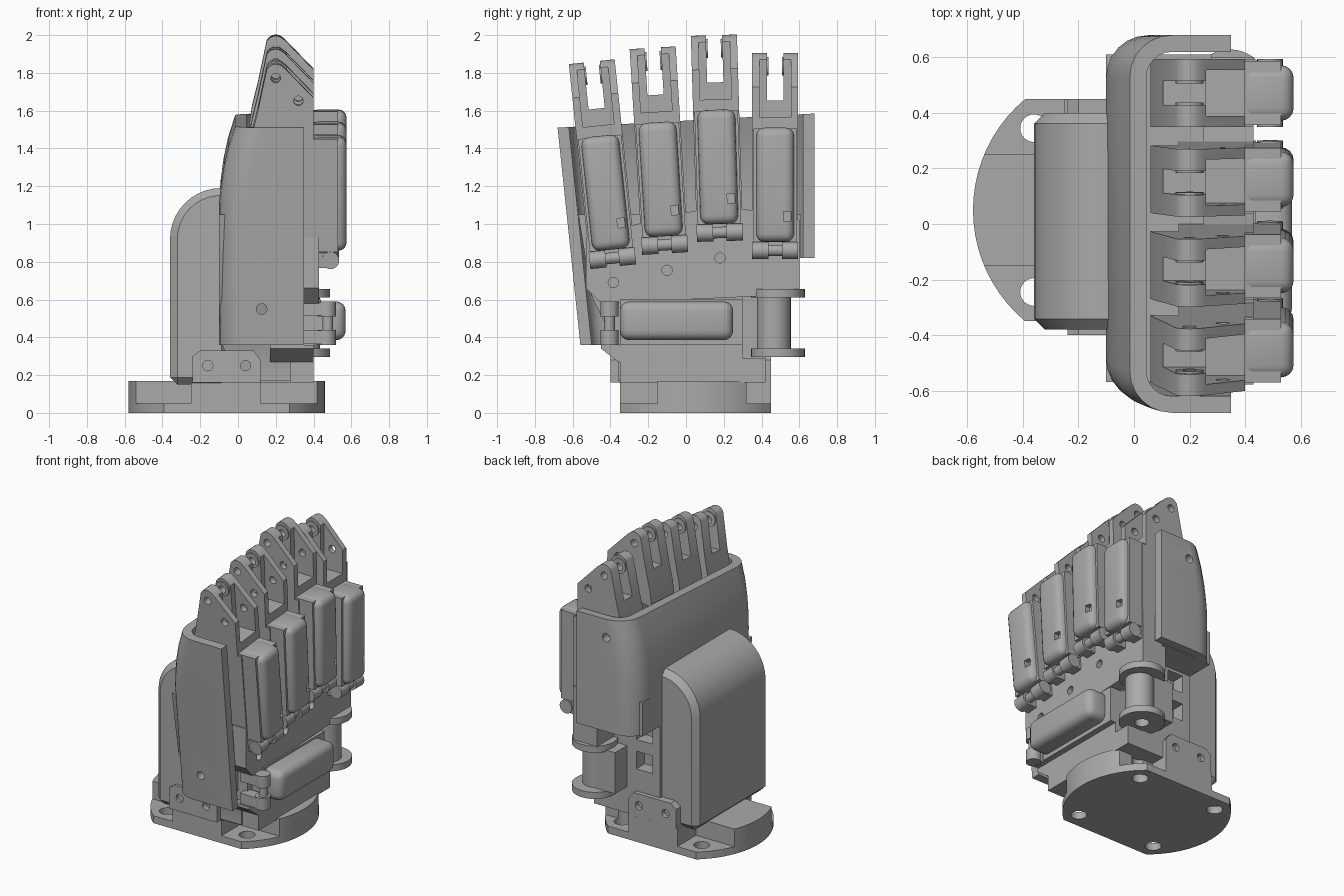
import bpy, bmesh
from math import radians, sin, cos, pi, sqrt
from mathutils import Matrix, Vector

cube = bpy.data.objects.get("Cube")
if cube:
    bpy.data.objects.remove(cube, do_unlink=True)

GREY = (0.4, 0.4, 0.4, 1)
metal = bpy.data.materials.new("plain grey")
metal.use_nodes = True
metal.diffuse_color = GREY
metal.node_tree.nodes["Principled BSDF"].inputs["Base Color"].default_value = GREY
parts = []


def add(name, bm):
    bmesh.ops.recalc_face_normals(bm, faces=bm.faces)
    me = bpy.data.meshes.new(name)
    bm.to_mesh(me)
    bm.free()
    me.materials.append(metal)
    ob = bpy.data.objects.new(name, me)
    bpy.context.collection.objects.link(ob)
    parts.append(ob)
    return ob


def bake(ob):
    deps = bpy.context.evaluated_depsgraph_get()
    me = bpy.data.meshes.new_from_object(ob.evaluated_get(deps))
    ob.modifiers.clear()
    ob.data = me


def bevel(ob, width, segments=1):
    m = ob.modifiers.new("bevel", 'BEVEL')
    m.width, m.segments, m.limit_method, m.angle_limit = width, segments, 'ANGLE', radians(40)
    bake(ob)
    return ob


def cut(ob, cutters):
    for c in cutters:
        m = ob.modifiers.new("cut", 'BOOLEAN')
        m.operation, m.solver, m.object = 'DIFFERENCE', 'EXACT', c
    bake(ob)
    for c in cutters:
        parts.remove(c)
        bpy.data.objects.remove(c, do_unlink=True)
    return ob


def prism(name, axis, pts, a, b):
    """Extrude a 2D outline along an axis from a to b."""
    place = {'x': lambda p, t: (t, p[0], p[1]), 'y': lambda p, t: (p[0], t, p[1]),
             'z': lambda p, t: (p[0], p[1], t)}[axis]
    bm = bmesh.new()
    lo, hi = [[bm.verts.new(place(p, t)) for p in pts] for t in (a, b)]
    bm.faces.new(lo)
    bm.faces.new(hi)
    for i in range(len(pts)):
        j = (i + 1) % len(pts)
        bm.faces.new((lo[i], lo[j], hi[j], hi[i]))
    return add(name, bm)


def box(name, x0, x1, y0, y1, z0, z1):
    return prism(name, 'z', [(x0, y0), (x1, y0), (x1, y1), (x0, y1)], z0, z1)


def arc(cx, cy, r, a0, a1, n):
    steps = [radians(a0 + (a1 - a0) * i / n) for i in range(n + 1)]
    return [(cx + r * cos(t), cy + r * sin(t)) for t in steps]


def rod(name, axis, c, r, a, b, n=24):
    return prism(name, axis, arc(c[0], c[1], r, 0, 360 - 360 / n, n - 1), a, b)


# Mounting base: clipped disc with corner pockets and bolt holes
CX, CY, R, HALF = -0.06, 0.05, 0.52, 0.40
edge = 50.3
base = prism("base_plate", 'z', arc(CX, CY, R, -edge, edge, 20)
             + arc(CX, CY, R, 180 - edge, 180 + edge, 20), 0, 0.17)
cut(base, [box("c", x0, x1, y0, y1, 0.05, 0.3)
           for x0, x1 in ((-0.7, -0.25), (0.12, 0.6))
           for y0, y1 in ((-0.5, -0.15), (0.25 if x0 < 0 else 0.32, 0.6))])
cut(base, [rod("c", 'z', (CX + sx * 0.3, CY + sy * 0.295), 0.05, -0.1, 0.3)
           for sx in (-1, 1) for sy in (-1, 1)])

# Wrist housing with a rounded shoulder
housing = prism("wrist_housing", 'y', [(-0.05, 0.15), (-0.36, 0.15)]
                + arc(-0.09, 0.92, 0.27, 180, 90, 10) + [(-0.05, 1.19)], -0.38, 0.4)
bevel(housing, 0.045)

# Side brackets
for y0 in (-0.4, 0.4):
    b = prism("side_bracket", 'y', [(-0.24, 0.16), (0.12, 0.16), (0.12, 0.28), (0.08, 0.33),
                                    (-0.2, 0.33), (-0.24, 0.3)], y0, y0 + 0.05)
    cut(b, [rod("c", 'y', (x, 0.25), 0.027, y0 - 0.1, y0 + 0.1) for x in (-0.16, 0.04)])

# Palm core and front plate
core = prism("palm_core", 'x', [(-0.36, 0.17), (0.42, 0.17), (0.42, 0.82), (0.61, 0.82), (0.61, 1.05),
                                (-0.57, 1.05), (-0.5, 0.62), (-0.36, 0.33)], -0.1, 0.28)
cut(core, [box("c", -0.07, 0.08, 0.33, 0.6, z, z + 0.12) for z in (0.48, 0.68)])
plate = prism("palm_plate", 'x', [(-0.45, 0.58), (0.44, 0.62), (0.6, 0.65), (0.6, 1.02), (0.2, 1.1),
                                  (-0.1, 1.04), (-0.53, 0.93), (-0.53, 0.66)], 0.25, 0.43)
cut(plate, [rod("c", 'x', p, 0.027, 0.36, 0.6) for p in ((0.18, 0.82), (-0.1, 0.755), (-0.385, 0.69))])
box("wrist_block", -0.24, 0.4, -0.35, 0.42, 0.16, 0.29)
box("thumb_bed", 0.2, 0.35, -0.4, 0.3, 0.3, 0.62)
prism("thumb_ledge", 'x', [(-0.36, 0.27), (0.3, 0.27), (0.3, 0.36), (-0.45, 0.36), (-0.45, 0.34)], 0.17, 0.4)

# Palm shell: lofted C section, leaning on one side and curving in at the top
bm = bmesh.new()
rings = []
for z, xb in ((0.36, -0.1), (1.1, -0.1), (1.2, -0.09), (1.3, -0.075), (1.4, -0.052), (1.51, -0.015)):
    y0, y1 = -0.68 + (1.51 - z) * 0.105, 0.68
    ring = []
    for t, r in ((0, 0.15), (0.06, 0.09)):
        half = arc(xb + 0.15, y1 - 0.15, r, 90, 180, 6) + arc(xb + 0.15, y0 + 0.15, r, 180, 270, 6)
        side = [(0.35, y1 - t)] + half + [(0.35, y0 + t)]
        ring += side if t == 0 else side[::-1]
    rise = (z - 0.36) / 1.15 * 0.055
    rings.append([bm.verts.new((x, y, z + rise * (y + 0.68))) for x, y in ring])
n = len(rings[0])
for lo, hi in zip(rings, rings[1:]):
    for i in range(n):
        j = (i + 1) % n
        bm.faces.new((lo[i], lo[j], hi[j], hi[i]))
for ring in (rings[0], rings[-1]):
    for i in range(n // 2 - 1):
        bm.faces.new((ring[i], ring[i + 1], ring[n - 2 - i], ring[n - 1 - i]))
shell = add("palm_shell", bm)
cut(shell, [box("c", -0.5, 0.6, 0.42, 0.9, 0, 0.82),
            rod("c", 'y', (0.125, 0.55), 0.028, -0.8, -0.4),
            rod("c", 'y', (0.125, 1.46), 0.028, 0.5, 0.8)])

# Thumb spool
spool = [rod("spool_flange", 'z', (0.345, 0.487), 0.142, z, z + 0.045, 40) for z in (0.295, 0.61)]
spool.append(rod("spool_hub", 'z', (0.345, 0.465), 0.09, 0.32, 0.63))
for s in spool:
    cut(s, [rod("c", 'z', (0.345, 0.487), 0.045, 0.2, 0.4), rod("c", 'z', (0.345, 0.487), 0.045, 0.56, 0.7)])
box("spool_arm", 0.15, 0.3, 0.38, 0.55, 0.34, 0.62)

# Thumb actuator and its hinge
bevel(box("thumb_motor", 0.4, 0.57, -0.35, 0.25, 0.385, 0.59), 0.05, 4)
box("thumb_motor_tray", 0.34, 0.44, -0.35, 0.3, 0.36, 0.6)
for z in (0.36, 0.51):
    rod("thumb_hinge_roll", 'z', (0.47, -0.405), 0.048, z, z + 0.08)
    box("thumb_hinge_arm", 0.33, 0.47, -0.45, -0.37, z + 0.005, z + 0.075)
rod("thumb_hinge_pin", 'z', (0.475, -0.405), 0.028, 0.37, 0.58)

# One finger, standing on its hinge at the origin
first = len(parts)
T, W = 1.09, 0.122
knuckle = prism("finger_knuckle", 'y', [(0.40, 0.66), (0.40, T - 0.18), (0.25, T - 0.025)]
                + arc(0.2, T - 0.055, 0.055, 60, 150, 6)
                + [(0.105, T - 0.25), (0.075, T - 0.37), (0.06, 0.62)], -W, W)
cut(knuckle, [box("c", 0, 0.5, -0.043, 0.043, T - 0.25, T + 0.1),
              box("c", 0.26, 0.5, -0.083, 0.083, T - 0.34, T + 0.1),
              rod("c", 'y', (0.2, T - 0.075), 0.025, -0.2, 0.2),
              rod("c", 'y', (0.32, T - 0.195), 0.025, -0.2, 0.2)])
for s in (-1, 1):
    roll = rod("knuckle_boss", 'y', (0.2, T - 0.07), 0.05, s * 0.035, s * 0.08)
    cut(roll, [rod("c", 'y', (0.2, T - 0.075), 0.025, -0.2, 0.2)])
box("finger_carrier", 0.16, 0.43, -W, W, 0.08, 0.68)
motor = bevel(box("finger_motor", 0.38, 0.575, -0.1, 0.1, 0.09, 0.695), 0.045, 4)
cut(motor, [box("c", 0.54, 0.7, 0.045, 0.085, 0.2, 0.25)])
box("motor_tray", 0.4, 0.53, -0.115, 0.115, 0.09, 0.69)
for s in (-1, 1):
    rod("hinge_roll", 'y', (0.49, 0.045), 0.046, s * 0.035, s * W)
    box("hinge_arm", 0.3, 0.49, *sorted((s * 0.04, s * 0.115)), 0.005, 0.085)
rod("hinge_pin", 'y', (0.49, 0.045), 0.03, -0.1, 0.1)
finger = parts[first:]

# Place four fingers, fanned out
for k, (y, z, lean) in enumerate(((-0.385, 0.775, 6), (-0.11, 0.845, 3.5), (0.18, 0.91, 1.7), (0.472, 0.815, 0))):
    for ob in finger:
        if k:
            ob = ob.copy()
            bpy.context.collection.objects.link(ob)
            parts.append(ob)
        ob.matrix_world = Matrix.Translation((0, y, z)) @ Matrix.Rotation(radians(lean), 4, 'X')

# Smooth the round parts, keep the edges sharp
bpy.ops.object.select_all(action='DESELECT')
for ob in parts:
    ob.select_set(True)
bpy.context.view_layer.objects.active = parts[0]
bpy.ops.object.shade_smooth_by_angle(angle=radians(32))
